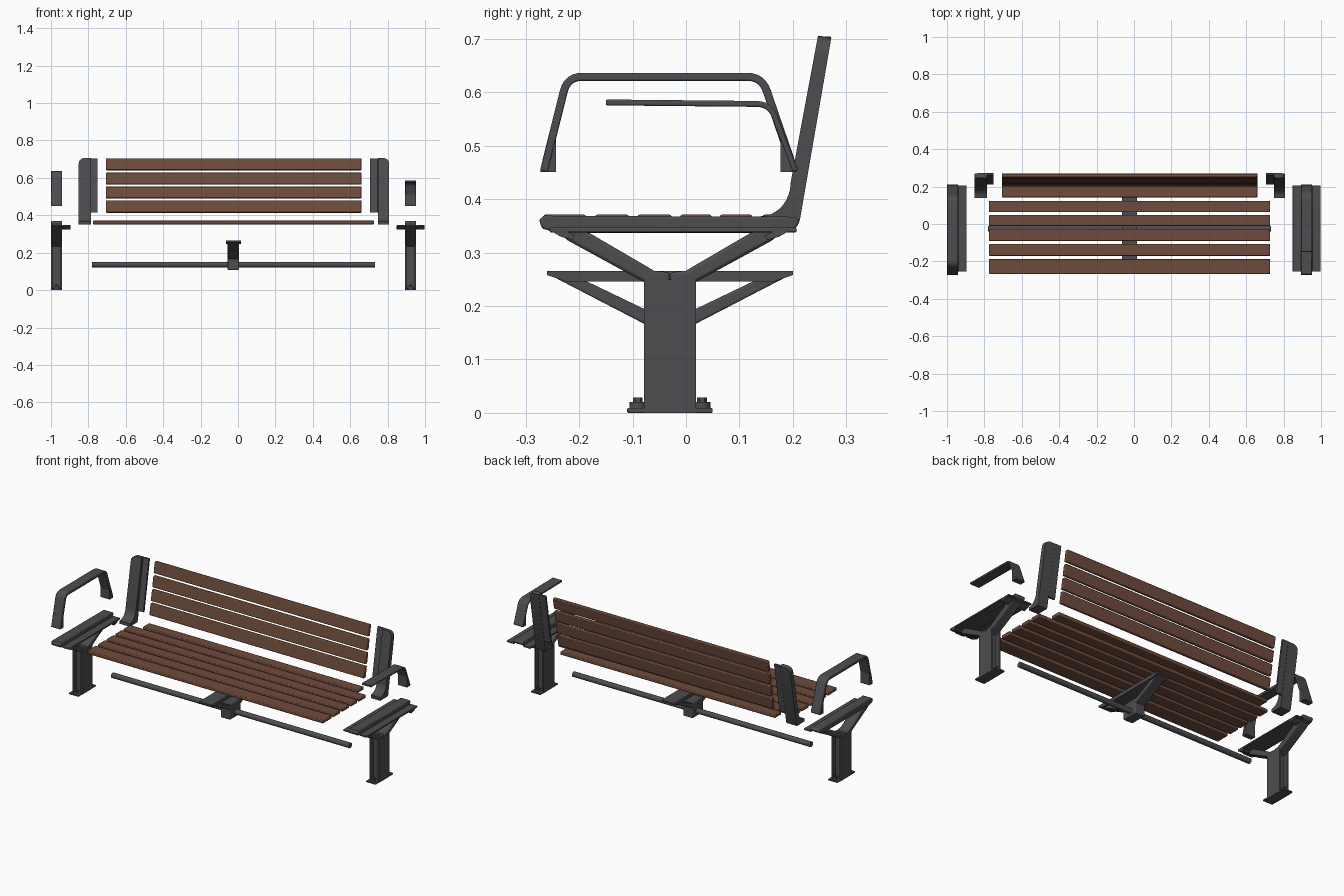
import bpy, bmesh, math
from mathutils import Vector

if "Cube" in bpy.data.objects:
    bpy.data.objects.remove(bpy.data.objects["Cube"])


def material(name, rgb):
    m = bpy.data.materials.new(name)
    m.diffuse_color = (*rgb, 1)
    m.use_nodes = True
    m.node_tree.nodes["Principled BSDF"].inputs["Base Color"].default_value = m.diffuse_color
    return m


METAL = material("dark_grey_metal", (0.075, 0.073, 0.08))
WOOD = material("brown_wood", (0.16, 0.072, 0.046))
CY = -0.03  # middle of the legs in y


def finish(name, bm, mat, bevel=0.0):
    bmesh.ops.recalc_face_normals(bm, faces=bm.faces)
    me = bpy.data.meshes.new(name)
    bm.to_mesh(me)
    bm.free()
    me.materials.append(mat)
    ob = bpy.data.objects.new(name, me)
    bpy.context.collection.objects.link(ob)
    if bevel:
        mod = ob.modifiers.new("bevel", 'BEVEL')
        mod.width, mod.segments, mod.limit_method = bevel, 2, 'ANGLE'
        mod.angle_limit = math.radians(40)
    bpy.ops.object.select_all(action='DESELECT')
    ob.select_set(True)
    bpy.context.view_layer.objects.active = ob
    bpy.ops.object.shade_smooth_by_angle(angle=math.radians(35))
    return ob


def prism(name, x0, x1, outline, mat=METAL, bevel=0.0):
    """Extrude a (y, z) outline from x0 to x1."""
    bm = bmesh.new()
    face = bm.faces.new([bm.verts.new((x0, y, z)) for y, z in outline])
    new = bmesh.ops.extrude_face_region(bm, geom=[face])["geom"]
    bmesh.ops.translate(bm, vec=(x1 - x0, 0, 0),
                        verts=[v for v in new if isinstance(v, bmesh.types.BMVert)])
    return finish(name, bm, mat, bevel)


def box(name, x0, x1, y0, y1, z0, z1, mat=METAL, bevel=0.0):
    return prism(name, x0, x1, [(y0, z0), (y1, z0), (y1, z1), (y0, z1)], mat, bevel)


def cylinder(name, loc, r, depth, sides=16, along_x=False):
    bm = bmesh.new()
    bmesh.ops.create_cone(bm, cap_ends=True, segments=sides, radius1=r, radius2=r, depth=depth)
    ob = finish(name, bm, METAL)
    ob.location = loc
    if along_x:
        ob.rotation_euler.y = math.pi / 2
    return ob


def rounded(path, r, steps=6):
    """Round the inner corners of an open path."""
    p = [Vector(q) for q in path]
    out = [p[0]]
    for a, b, c in zip(p, p[1:], p[2:]):
        s, e = b + (a - b).normalized() * r, b + (c - b).normalized() * r
        for i in range(steps + 1):
            t = i / steps
            out.append(s * (1 - t) ** 2 + b * 2 * t * (1 - t) + e * t * t)
    return out + [p[-1]]


def band(path, thick):
    """Outline of a strip of even thickness along a path."""
    left, right = [], []
    for i, p in enumerate(path):
        d = (path[min(i + 1, len(path) - 1)] - path[max(i - 1, 0)]).normalized()
        n = Vector((-d.y, d.x)) * thick / 2
        left.append(p + n)
        right.append(p - n)
    return left + right[::-1]


def flip(outline, s):
    return [(CY + s * (y - CY), z) for y, z in outline]


# End legs: H-shaped post, base plate, bolts, forked arms and seat rail
def leg(side, cx, plate_sides):
    n = side + "_leg_"
    for s in (-1, 1):
        box(n + "post_cheek", cx + s * 0.03, cx + s * 0.021, -0.079, 0.019, 0, 0.25)
    box(n + "post_web", cx - 0.022, cx + 0.022, -0.055, -0.005, 0.006, 0.25)
    box(n + "base_plate", cx - 0.03, cx + 0.03, -0.11, 0.05, 0, 0.009, bevel=0.002)
    for s in (-1, 1):
        y = CY + s * 0.06
        cylinder(n + "washer", (cx, y, 0.014), 0.016, 0.012)
        cylinder(n + "bolt", (cx, y, 0.021), 0.009, 0.016, 6)
        # Arm rising from the post to the rail end
        prism(n + "arm", cx - 0.029, cx + 0.029, flip([
            (CY, 0.22), (-0.079, 0.245), (-0.22, 0.322), (-0.245, 0.342),
            (-0.195, 0.345), (-0.075, 0.275), (-0.06, 0.266), (CY, 0.263)], s), bevel=0.006)
    prism(n + "seat_rail", cx - 0.03, cx + 0.03, [
        (-0.27, 0.345), (-0.24, 0.337), (0.18, 0.337), (0.205, 0.345),
        (0.213, 0.358), (0.206, 0.367), (-0.266, 0.369), (-0.275, 0.362)], bevel=0.004)
    # Slat flanges with turned-down end lugs
    for s in plate_sides:
        xa, xb = cx + s * 0.03, cx + s * 0.075
        box(n + "flange", xa, xb, -0.255, 0.207, 0.338, 0.347, bevel=0.002)
        for e in (-1, 1):
            prism(n + "lug", xa, xb, flip([
                (-0.252, 0.34), (-0.235, 0.33), (-0.212, 0.324),
                (-0.208, 0.332), (-0.225, 0.341)], e))


leg("left", -0.97, (1,))
leg("right", 0.923, (-1, 1))


# Armrests: bent strips with wedge feet
def armrest(name, cx, path, thick, r, feet):
    prism(name, cx - 0.03, cx + 0.03, band(rounded(path, r), thick), bevel=0.003)
    for outline in feet:
        prism(name + "_foot", cx - 0.029, cx + 0.029, outline)


rear_foot = [(0.177, 0.451), (0.207, 0.451), (0.186, 0.517), (0.177, 0.517)]
front_foot = [(-0.273, 0.451), (-0.243, 0.451), (-0.243, 0.52), (-0.257, 0.52)]
armrest("left_armrest", -0.97,
        [(-0.266, 0.452), (-0.222, 0.629), (0.142, 0.629), (0.203, 0.452)],
        0.015, 0.028, (front_foot, rear_foot))
armrest("right_armrest", 0.923,
        [(-0.15, 0.581), (0.157, 0.578), (0.205, 0.452)], 0.011, 0.025, (rear_foot,))


# Line of the leaning backrest
def back_y(z):
    return 0.213 + (z - 0.36) * 0.172


# Back brackets: curved foot and upright, with a slat flange on the inner side
def bracket(side, x_out, x_mid, x_in):
    n = side + "_back_"
    curve = [(0.14 + 0.056 * math.sin(a), 0.432 - 0.064 * math.cos(a))
             for a in (i * math.pi / 16 for i in range(9))]
    ob = prism(n + "bracket", x_out, x_mid,
               [(0.14, 0.35), (0.208, 0.35), (0.213, 0.36), (0.272, 0.702), (0.247, 0.706)]
               + curve[::-1])
    # Round the outer top corner
    bm = bmesh.new()
    bm.from_mesh(ob.data)
    corner = [e for e in bm.edges if all(v.co.z > 0.69 and abs(v.co.x - x_out) < 1e-4
                                         for v in e.verts)]
    bmesh.ops.bevel(bm, geom=corner, offset=0.03, segments=5, profile=0.5, affect='EDGES')
    bm.to_mesh(ob.data)
    bm.free()
    za, zb = 0.415, 0.704
    prism(n + "slat_flange", x_mid, x_in, [
        (back_y(za) - 0.012, za), (back_y(za), za), (back_y(zb), zb), (back_y(zb) - 0.012, zb)],
        bevel=0.002)


bracket("left", -0.852, -0.787, -0.75)
bracket("right", 0.808, 0.748, 0.705)

# Seat slats, the rear one shorter to clear the brackets
for y0, y1 in ((-0.267, -0.187), (-0.17, -0.107), (-0.091, -0.027), (-0.011, 0.048), (0.063, 0.124)):
    box("seat_slat", -0.775, 0.728, y0, y1, 0.352, 0.371, WOOD, 0.004)
box("rear_seat_slat", -0.707, 0.661, 0.143, 0.2, 0.352, 0.371, WOOD, 0.004)

# Back slats
for z0, z1 in ((0.413, 0.48), (0.49, 0.554), (0.564, 0.628), (0.64, 0.705)):
    prism("back_slat", -0.707, 0.661, [
        (back_y(z0) - 0.022, z0 + 0.002), (back_y(z0) - 0.002, z0),
        (back_y(z1) - 0.002, z1 - 0.002), (back_y(z1) - 0.022, z1)], WOOD, 0.004)

# Long tie tube and the central seat support it carries
cylinder("tie_tube", (-0.024, -0.025, 0.136), 0.015, 1.515, 20, True)
X = -0.025
box("support_hub", X - 0.03, X + 0.03, -0.079, 0.019, 0.108, 0.195, bevel=0.004)
prism("support_top_bar", X - 0.04, X + 0.04, [
    (-0.26, 0.258), (-0.225, 0.246), (0.165, 0.246), (0.2, 0.258), (0.2, 0.266), (-0.26, 0.266)])
for s in (-1, 1):
    prism("support_strut", X - 0.03, X + 0.03, flip([
        (-0.075, 0.165), (-0.245, 0.253), (-0.2, 0.253), (-0.075, 0.193)], s), bevel=0.004)
